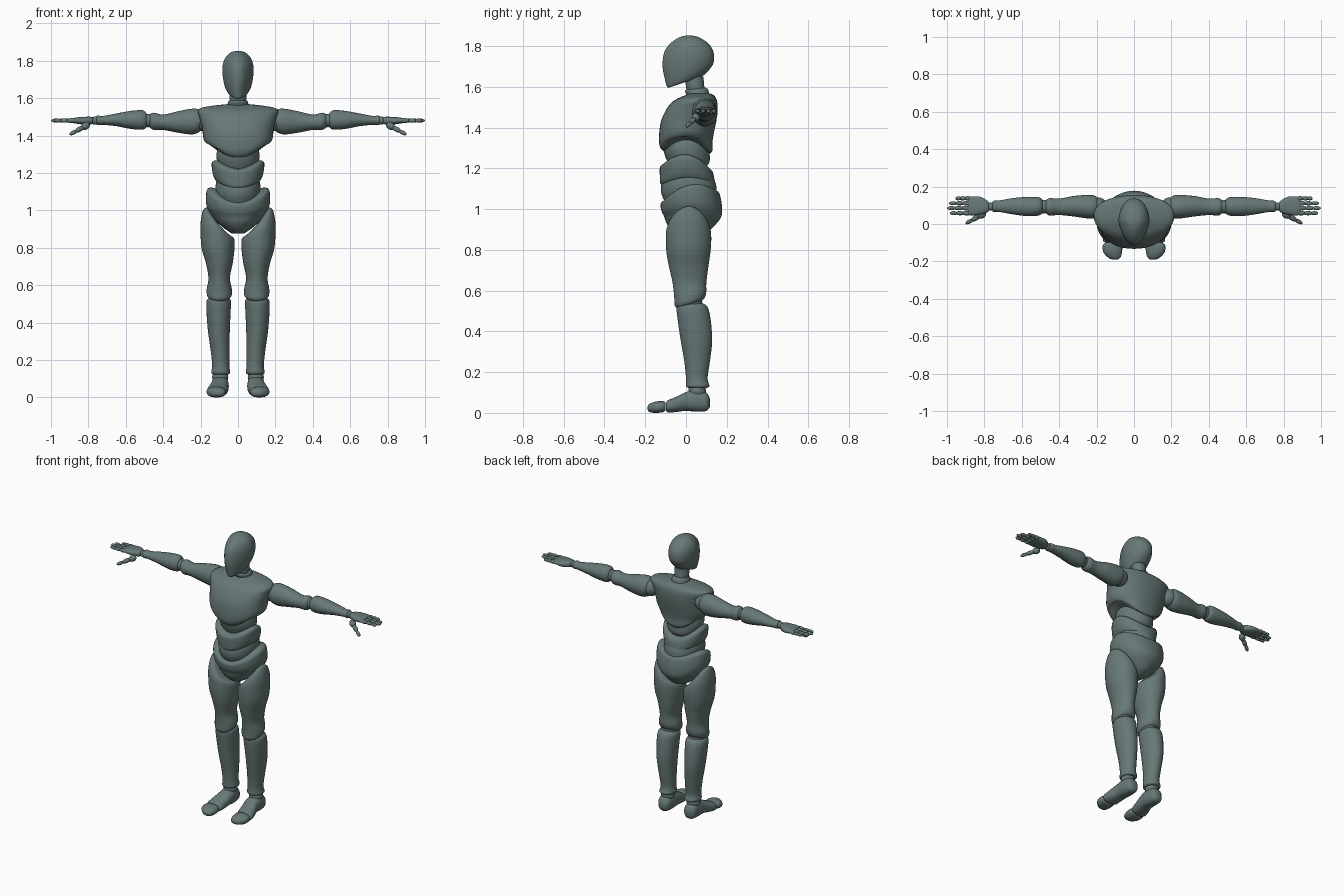
import bpy, bmesh, math
from mathutils import Vector, Matrix

mat = bpy.data.materials.new("slate_grey")
mat.diffuse_color = (0.135, 0.19, 0.185, 1)
SEGS, STEPS = 40, 5


def finish(name, bm, mirror):
    bmesh.ops.recalc_face_normals(bm, faces=bm.faces)
    me = bpy.data.meshes.new(name)
    bm.to_mesh(me)
    bm.free()
    ob = bpy.data.objects.new(name, me)
    bpy.context.collection.objects.link(ob)
    me.materials.append(mat)
    bpy.ops.object.select_all(action='DESELECT')
    ob.select_set(True)
    bpy.context.view_layer.objects.active = ob
    bpy.ops.object.shade_smooth_by_angle(angle=math.radians(40))
    if mirror:
        ob.modifiers.new("mirror", 'MIRROR').use_mirror_merge = False
    return ob


def smooth_rows(rows):
    """Catmull-Rom interpolation between the given sections."""
    out = []
    for i in range(len(rows) - 1):
        p0, p1 = rows[max(i - 1, 0)], rows[i]
        p2, p3 = rows[i + 1], rows[min(i + 2, len(rows) - 1)]
        for k in range(STEPS):
            t = k / STEPS
            out.append([0.5 * (2 * b + (c - a) * t + (2 * a - 5 * b + 4 * c - d) * t * t
                               + (3 * b - a - 3 * c + d) * t ** 3)
                        for a, b, c, d in zip(p0, p1, p2, p3)])
    return out + [list(rows[-1])]


def loft(name, rows, axis='z', mirror=True, pinch=0.0, power=1.0):
    """Section: t, a0, a1, b0, b1, [arch, slope_b, slope_a]."""
    rows = smooth_rows([tuple(r) + (0,) * (8 - len(r)) for r in rows])
    bm = bmesh.new()
    rings = []
    for t, a0, a1, b0, b1, arch, sb, sa in rows:
        ring = []
        for i in range(SEGS):
            ang = 2 * math.pi * i / SEGS
            c, s = math.cos(ang), math.sin(ang)
            cc = math.copysign(abs(c) ** power, c)
            ss = math.copysign(abs(s) ** power, s)
            a = (a0 + a1) / 2 + (a1 - a0) / 2 * cc * (1 - pinch * max(0, -s))
            b = (b0 + b1) / 2 + (b1 - b0) / 2 * ss
            h = t + arch * c * c + sb * s + sa * c
            co = {'z': (a, b, h), 'x': (h, b, a), 'y': (a, h, b)}[axis]
            ring.append(bm.verts.new(co))
        rings.append(ring)
    for r, q in zip(rings, rings[1:]):
        for i in range(SEGS):
            j = (i + 1) % SEGS
            bm.faces.new((r[i], r[j], q[j], q[i]))
    for ring in (rings[0], rings[-1]):
        mid = bm.verts.new(sum((v.co for v in ring), Vector()) / SEGS)
        for i in range(SEGS):
            bm.faces.new((ring[i], ring[(i + 1) % SEGS], mid))
    return finish(name, bm, mirror)


def body(name, rows, **kw):
    """Centred section: z, half width, y0, y1, [arch, slope]."""
    return loft(name, [(r[0], -r[1], r[1]) + tuple(r[2:]) for r in rows], mirror=False, **kw)


def bead(name, p, q, r, segs=16):
    """Ellipsoid stretched from p to q."""
    p, q = Vector(p), Vector(q)
    d = q - p
    m = (Matrix.Translation((p + q) / 2) @ d.to_track_quat('Z', 'Y').to_matrix().to_4x4()
         @ Matrix.Diagonal((r, r, d.length / 2, 1)))
    bm = bmesh.new()
    bmesh.ops.create_uvsphere(bm, u_segments=segs, v_segments=segs * 3 // 4, radius=1, matrix=m)
    return finish(name, bm, True)


def ball(name, c, r):
    return bead(name, (c[0], c[1], c[2] - r), (c[0], c[1], c[2] + r), r, 24)


# Head and neck
body("head", [
    (1.622, .040, -.085, .07, 0, .026), (1.63, .055, -.094, .088, 0, .028),
    (1.66, .070, -.103, .115, 0, .025), (1.70, .079, -.114, .133, 0, .012),
    (1.74, .083, -.113, .138), (1.78, .081, -.102, .132), (1.815, .068, -.075, .107),
    (1.842, .042, -.035, .066), (1.852, .015, 0, .03)], pinch=.25)
body("upper_neck", [(1.57, .04, .01, .09), (1.60, .045, 0, .09), (1.65, .045, -.005, .085)])
body("neck_base", [(1.53, .06, .02, .12), (1.57, .055, 0, .112, 0, .004),
                   (1.585, .05, -.005, .107, 0, .004), (1.592, .04, .005, .095, 0, .004)])

# Chest with arched lower edge
body("chest", [
    (1.568, .055, .02, .115), (1.56, .13, 0, .135), (1.548, .195, -.03, .145),
    (1.53, .215, -.062, .152), (1.50, .207, -.09, .155), (1.44, .192, -.12, .15),
    (1.38, .185, -.131, .138, .005), (1.33, .170, -.132, .13, .03),
    (1.295, .152, -.125, .13, .06, -.005), (1.278, .135, -.11, .12, .07, -.005)], power=.9)

# Waist segments
body("upper_waist", [(1.37, .08, -.08, .08), (1.33, .108, -.11, .105), (1.28, .115, -.108, .115),
                     (1.23, .10, -.09, .115), (1.20, .08, -.07, .09)])
body("middle_waist", [(1.21, .12, -.11, .115, .058, -.01), (1.195, .14, -.128, .13, .06, -.01),
                      (1.155, .136, -.128, .138, .045), (1.125, .12, -.125, .14, .035),
                      (1.115, .10, -.11, .125, .03)])
body("lower_waist", [(1.18, .11, -.10, .12), (1.13, .12, -.12, .145),
                     (1.08, .115, -.122, .15), (1.03, .10, -.10, .14)])
body("pelvis", [
    (1.065, .15, -.11, .15, .055, .025), (1.05, .168, -.125, .165, .055, .025),
    (1.00, .170, -.12, .177, .035, .01), (.965, .145, -.108, .174, .015),
    (.93, .105, -.095, .15), (.895, .062, -.065, .115), (.875, .03, -.03, .07)])

# Legs
loft("thigh", [
    (.945, .07, .165, -.04, .07, 0, 0, .07), (.935, .045, .185, -.075, .10, 0, 0, .07),
    (.90, .025, .199, -.096, .12, 0, 0, .045), (.85, .018, .2, -.099, .124, 0, 0, .015),
    (.79, .019, .193, -.096, .12), (.72, .028, .172, -.084, .11),
    (.64, .043, .158, -.066, .10), (.58, .033, .167, -.058, .099, 0, .01),
    (.545, .034, .165, -.055, .09, 0, .018), (.53, .05, .15, -.04, .075, 0, .018)])
ball("knee", (.10, .025, .54), .055)
loft("shin", [
    (.537, .055, .15, -.03, .085), (.515, .038, .168, -.046, .108), (.45, .04, .168, -.04, .122),
    (.35, .044, .160, -.025, .128), (.25, .046, .146, -.008, .117), (.17, .046, .138, 0, .106),
    (.132, .042, .143, 0, .115), (.122, .055, .13, .012, .10)])
ball("ankle", (.095, .055, .108), .043)
loft("foot", [
    (.117, .075, .112, .03, .07), (.10, .057, .135, .01, .10), (.05, .05, .142, .006, .115),
    (0, .05, .146, .01, .102), (-.05, .055, .16, .004, .078), (-.088, .06, .166, .002, .062),
    (-.098, .07, .155, .012, .05)], axis='y', power=.85)
loft("toe", [
    (-.10, .075, .155, .012, .05), (-.115, .063, .167, .003, .058), (-.15, .064, .164, 0, .055),
    (-.178, .072, .14, .004, .045), (-.189, .085, .12, .015, .033)], axis='y', power=.85)

# Arms, sections along x
ball("shoulder", (.195, .088, 1.478), .055)
loft("upper_arm", [
    (.185, 1.445, 1.52, .05, .13), (.21, 1.417, 1.54, .032, .152), (.25, 1.406, 1.543, .03, .155),
    (.32, 1.415, 1.53, .04, .15), (.40, 1.43, 1.512, .048, .136), (.45, 1.43, 1.522, .045, .138),
    (.474, 1.445, 1.512, .06, .125)], axis='x')
ball("elbow", (.482, .092, 1.48), .036)
loft("forearm", [
    (.488, 1.445, 1.518, .058, .128), (.51, 1.432, 1.535, .045, .143),
    (.57, 1.435, 1.532, .042, .145), (.65, 1.45, 1.518, .052, .138),
    (.72, 1.457, 1.505, .064, .126), (.75, 1.456, 1.507, .064, .124),
    (.757, 1.463, 1.50, .07, .117)], axis='x')
ball("wrist", (.765, .093, 1.48), .022)

# Hand, fingers and thumb
loft("palm", [
    (.773, 1.468, 1.492, .075, .11), (.785, 1.46, 1.50, .062, .125), (.82, 1.458, 1.50, .05, .145),
    (.86, 1.463, 1.497, .046, .148), (.888, 1.468, 1.492, .048, .146)], axis='x', power=.8)
for finger, y, tip in (("index", .058, .985), ("middle", .085, .999),
                       ("ring", .111, .99), ("little", .137, .955)):
    step = (tip - .875) / 3
    for k in range(3):
        x = .875 + step * k
        bead(f"{finger}_finger_{k + 1}", (x - .005, y, 1.48),
             (min(x + step + .005, tip), y, 1.48), .0125 - .001 * k)
a, b = Vector((.795, .06, 1.462)), Vector((.90, .002, 1.405))
for k, r in enumerate((.02, .014, .011)):
    bead(f"thumb_{k + 1}", a.lerp(b, max(0, k / 3 - .05)), a.lerp(b, min(1, (k + 1) / 3 + .05)), r)
